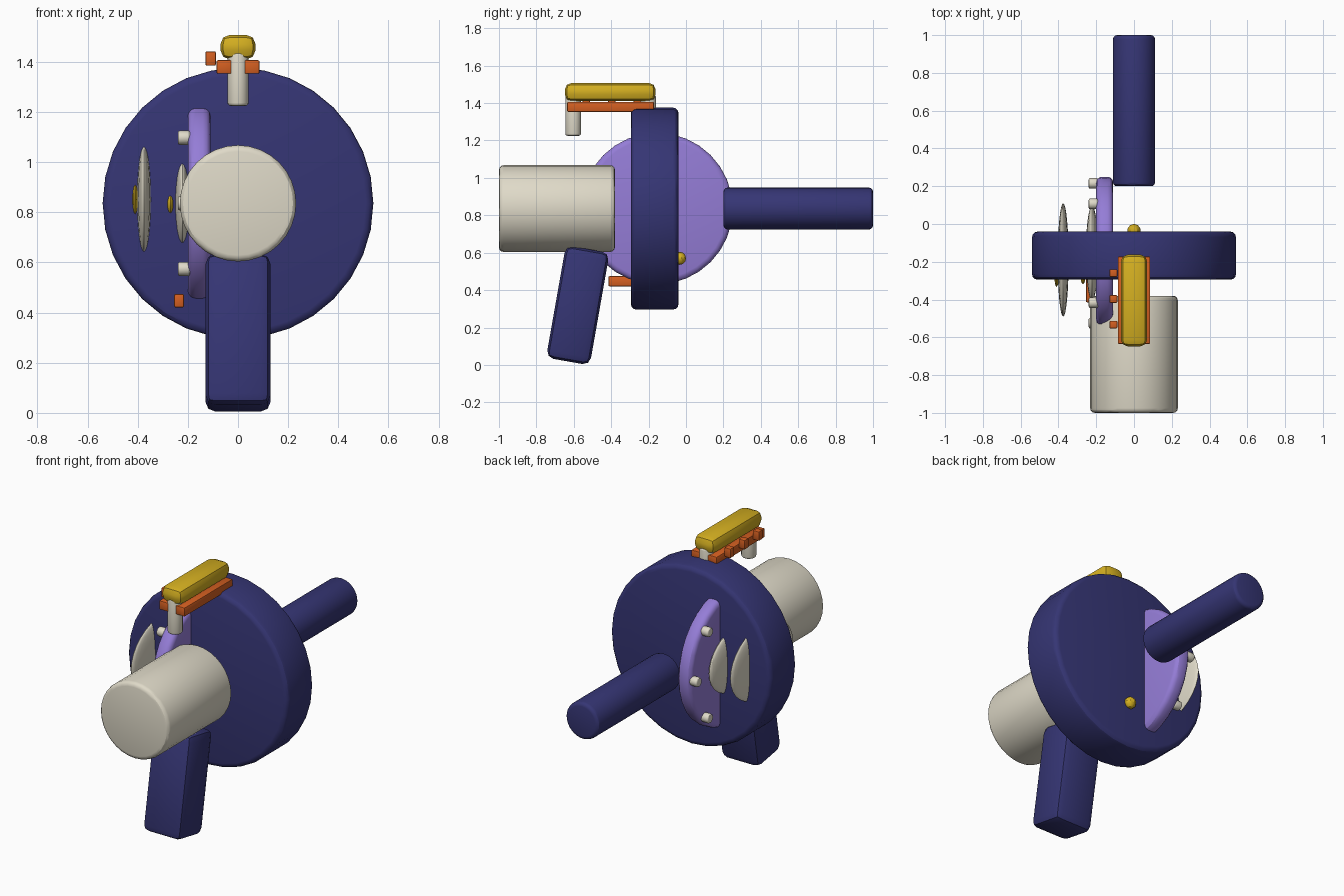
import bpy, math
from mathutils import Vector

if "Cube" in bpy.data.objects:
    bpy.data.objects.remove(bpy.data.objects["Cube"])


def material(name, rgb):
    m = bpy.data.materials.new(name)
    m.diffuse_color = (*rgb, 1)
    m.use_nodes = True
    m.node_tree.nodes["Principled BSDF"].inputs["Base Color"].default_value = m.diffuse_color
    return m


INDIGO = material("indigo", (0.036, 0.036, 0.175))
PURPLE = material("purple", (0.30, 0.205, 0.68))
CREAM = material("cream", (0.74, 0.70, 0.58))
YELLOW = material("yellow", (0.66, 0.43, 0.015))
ORANGE = material("orange", (0.66, 0.115, 0.015))


def finish(name, mat, bevel=0.0, segs=3):
    o = bpy.context.object
    o.name = name
    o.data.materials.append(mat)
    bpy.ops.object.transform_apply(location=False, rotation=True, scale=True)
    if bevel:
        b = o.modifiers.new("bevel", 'BEVEL')
        b.width, b.segments, b.limit_method = bevel, segs, 'ANGLE'
        b.angle_limit = math.radians(40)
        bpy.ops.object.modifier_apply(modifier="bevel")
    bpy.ops.object.shade_smooth_by_angle(angle=math.radians(30))
    return o


def cyl(name, mat, a, b, r, bevel=0.0, verts=32):
    a, b = Vector(a), Vector(b)
    d = b - a
    bpy.ops.mesh.primitive_cylinder_add(
        vertices=verts, radius=r, depth=d.length, location=(a + b) / 2,
        rotation=d.to_track_quat('Z', 'Y').to_euler())
    return finish(name, mat, bevel)


def box(name, mat, lo, hi, bevel, segs=2, tilt=0.0):
    lo, hi = Vector(lo), Vector(hi)
    bpy.ops.mesh.primitive_cube_add(size=1, location=(lo + hi) / 2,
                                    rotation=(math.radians(tilt), 0, 0))
    bpy.context.object.scale = hi - lo
    return finish(name, mat, bevel, segs)


def ball(name, mat, loc, radii, segs=32, rings=16):
    bpy.ops.mesh.primitive_uv_sphere_add(segments=segs, ring_count=rings,
                                         radius=1, location=loc)
    bpy.context.object.scale = radii
    return finish(name, mat)


CZ, HY = 0.836, -0.155

# main drum, front barrel and rear rod along one axis
cyl("drum", INDIGO, (0, -0.295, CZ), (0, -0.04, CZ), 0.54, 0.03)
cyl("barrel", CREAM, (0, -1.0, CZ), (0, -0.38, CZ), 0.232, 0.025)
cyl("rear_rod", INDIGO, (0, 0.20, CZ), (0, 1.0, CZ), 0.112, 0.022)

# tilted grip
box("grip", INDIGO, (-0.13, -0.697, 0.014), (0.13, -0.46, 0.624), 0.04, 2, -10)

# side wheel with a ring of studs
cyl("side_wheel", PURPLE, (-0.20, HY, CZ), (-0.11, HY, CZ), 0.405, 0.03)
for i in range(8):
    a = i * math.pi / 4
    y, z = HY + 0.37 * math.cos(a), CZ + 0.37 * math.sin(a)
    cyl(f"stud_{i}", CREAM, (-0.24, y, z), (-0.19, y, z), 0.028, 0.008, 12)

# lens plates with their centre caps
ball("inner_lens", CREAM, (-0.222, HY, CZ), (0.033, 0.25, 0.19))
ball("outer_lens", CREAM, (-0.375, -0.19, 0.852), (0.029, 0.30, 0.223))
ball("inner_cap", YELLOW, (-0.27, -0.24, 0.832), (0.016, 0.08, 0.048), 16, 10)
ball("outer_cap", YELLOW, (-0.41, -0.19, 0.852), (0.016, 0.145, 0.086), 16, 10)

# lower latch and rear knob
box("latch", ORANGE, (-0.255, -0.415, 0.42), (-0.215, -0.15, 0.475), 0.008)
ball("rear_knob", YELLOW, (0, -0.033, 0.57), (0.035, 0.033, 0.035), 10, 6)

# top sight: posts, rails, side teeth and bar
for name, y in (("front_post", -0.603), ("rear_post", -0.202)):
    cyl(name, CREAM, (0, y, 1.225), (0, y, 1.44), 0.042, 0.012, 20)
for name, s in (("left_rail", -1), ("right_rail", 1)):
    x = sorted((s * 0.022, s * 0.086))
    box(name, ORANGE, (x[0], -0.635, 1.353), (x[1], -0.172, 1.407), 0.006)
for i, y in enumerate((-0.26, -0.397, -0.533)):
    box(f"rail_tooth_{i}", ORANGE, (-0.13, y - 0.02, 1.385),
        (-0.088, y + 0.02, 1.442), 0.006)
box("sight_bar", YELLOW, (-0.07, -0.648, 1.41), (0.07, -0.162, 1.508), 0.037, 2)
